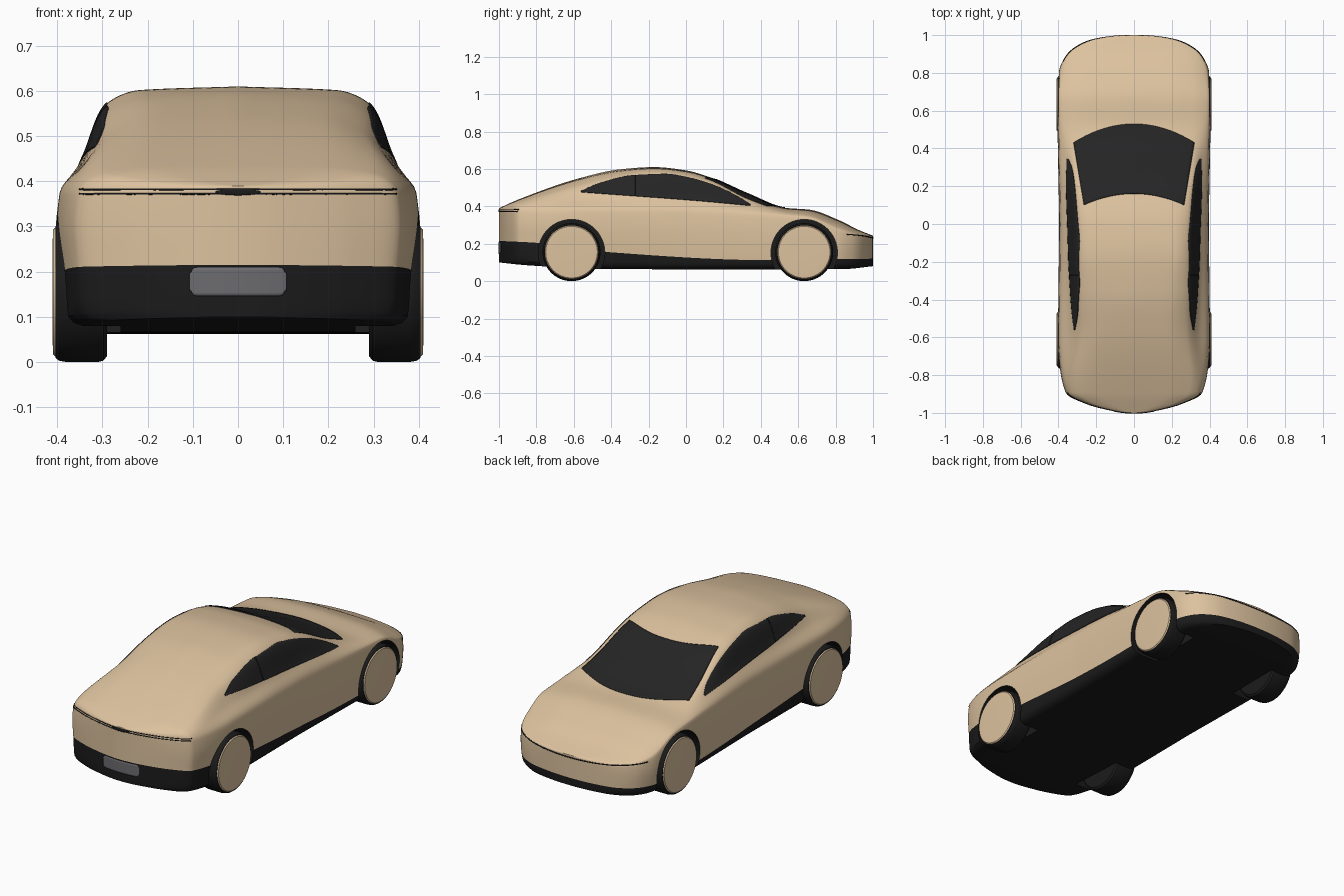
import bpy, bmesh, math
from mathutils import Vector
from mathutils.bvhtree import BVHTree

if "Cube" in bpy.data.objects:
    bpy.data.objects.remove(bpy.data.objects["Cube"])


def material(name, rgb):
    m = bpy.data.materials.new(name)
    m.diffuse_color = (*rgb, 1)
    m.use_nodes = True
    m.node_tree.nodes["Principled BSDF"].inputs["Base Color"].default_value = m.diffuse_color
    return m


TAN = material("tan paint", (0.72, 0.54, 0.345))
BLACK = material("black trim", (0.011, 0.011, 0.011))
GLASS = material("dark glass", (0.018, 0.018, 0.018))
GREY = material("plate grey", (0.15, 0.15, 0.16))


def curve(keys, vals, t):
    """Monotone cubic through the keys, no overshoot."""
    n = len(keys)
    t = min(max(t, keys[0]), keys[-1])
    h = [max(keys[i + 1] - keys[i], 1e-9) for i in range(n - 1)]
    d = [(vals[i + 1] - vals[i]) / h[i] for i in range(n - 1)]

    def slope(i):
        if i == 0 or i == n - 1:
            return d[0] if i == 0 else d[-1]
        a, b = d[i - 1], d[i]
        return 0 if a * b <= 0 else 2 * a * b / (a + b)
    i = 0
    while i < n - 2 and t > keys[i + 1]:
        i += 1
    s = (t - keys[i]) / h[i]
    return ((1 + 2 * s) * (1 - s) ** 2 * vals[i] + s * (1 - s) ** 2 * h[i] * slope(i)
            + s * s * (3 - 2 * s) * vals[i + 1] + s * s * (s - 1) * h[i] * slope(i + 1))


def pairs(p, t):
    return curve([a for a, b in p], [b for a, b in p], t)


def finish(name, bm, mats, angle=35):
    me = bpy.data.meshes.new(name)
    bm.to_mesh(me)
    bm.free()
    ob = bpy.data.objects.new(name, me)
    bpy.context.collection.objects.link(ob)
    for m in mats:
        me.materials.append(m)
    smooth(ob, angle)
    return ob


def smooth(ob, angle):
    bpy.ops.object.select_all(action='DESELECT')
    ob.select_set(True)
    bpy.context.view_layer.objects.active = ob
    bpy.ops.object.shade_smooth_by_angle(angle=math.radians(angle))


# ---- body: cross-sections lofted along y ----
# y, heights of centre / inner roof / rail / belt / shoulder, width fractions of belt / rail / inner roof
SECTIONS = [
    (-1.0, .390, .389, .387, .383, .370, .93, .80, .50),
    (-.90, .435, .432, .420, .400, .370, .93, .80, .50),
    (-.56, .553, .545, .515, .435, .375, .86, .69, .45),
    (-.35, .598, .588, .555, .442, .375, .865, .72, .50),
    (-.17, .610, .602, .572, .447, .372, .87, .73, .55),
    (0.00, .592, .585, .560, .445, .370, .87, .735, .55),
    (0.13, .555, .550, .530, .435, .365, .875, .74, .52),
    (0.33, .468, .458, .437, .402, .355, .89, .78, .50),
    (0.53, .392, .389, .381, .368, .347, .91, .77, .50),
    (0.66, .382, .377, .367, .354, .338, .91, .77, .50),
    (0.82, .325, .320, .308, .292, .272, .91, .77, .50),
    (0.92, .275, .272, .265, .257, .246, .91, .77, .50),
    (1.00, .243, .242, .240, .237, .228, .91, .77, .50)]
COLS = list(zip(*SECTIONS))
# half width against sqrt(distance from the end)
REAR_W = [(0, 0), (.122, .13), (.224, .26), (.324, .36), (.548, .398), (.632, .402), (1, .396)]
NOSE_W = [(0, 0), (.1, .15), (.187, .26), (.339, .365), (.447, .398), (.608, .406), (1, .396)]
SILL = [(-1, .215), (-.8, .205), (-.44, .157), (.45, .112), (.8, .117), (1, .12)]
FLOOR = [(-1, .10), (-.85, .085), (-.44, .065), (.45, .062), (.85, .065), (1, .08)]
STEPS = (5, 2, 3, 6, 5, 5, 8, 6, 6)      # samples per cross-section span
SILL_ROW = sum(STEPS[:3])


def section(y, u):
    w = pairs(REAR_W if y < 0 else NOSE_W, u)
    zt, ze, zd, zc, zs, fc, fd, fe = [curve(COLS[0], c, y) for c in COLS[1:]]
    lo, sill = pairs(FLOOR, y), pairs(SILL, y)
    p = [(0, lo), (.88 * w, lo), (.965 * w, lo + .02), (.985 * w, sill), (w, sill + .55 * (zs - sill)),
         (.982 * w, zs), (fc * w, zc), (fd * w, zd), (fe * w, ze), (0, zt)]
    k = [0]
    for a, b in zip(p, p[1:]):
        k.append(k[-1] + math.dist(a, b))
    ts = [k[i] + (k[i + 1] - k[i]) * j / n for i, n in enumerate(STEPS) for j in range(n)] + [k[-1]]
    half = [(curve(k, [q[0] for q in p], t), curve(k, [q[1] for q in p], t)) for t in ts]
    half[0], half[-1] = (0, lo), (0, zt)
    return [(x, y, z) for x, z in half] + [(-x, y, z) for x, z in half[-2:0:-1]]


N = 80
us = [.015 + .985 * i / N for i in range(N + 1)]
stations = [(-1 + u * u, u) for u in us] + [(1 - u * u, u) for u in us[-2::-1]]
bm = bmesh.new()
rings = [[bm.verts.new(c) for c in section(y, u)] for y, u in stations]
R, half_n = len(rings[0]), sum(STEPS)
for a, b in zip(rings, rings[1:]):
    for j in range(R):
        f = bm.faces.new((a[j], a[(j + 1) % R], b[(j + 1) % R], b[j]))
        f.material_index = 1 if j < SILL_ROW or j >= R - SILL_ROW else 0
for r in (rings[0], rings[-1]):      # narrow end strips, split at the sill
    for j in range(half_n):
        quad = [r[j], r[j + 1], r[(R - j - 1) % R], r[(R - j) % R]]
        f = bm.faces.new(list(dict.fromkeys(quad)))
        f.material_index = 1 if j < SILL_ROW else 0
bmesh.ops.recalc_face_normals(bm, faces=bm.faces)
SURFACE = BVHTree.FromBMesh(bm)
body = finish("car_body", bm, [TAN, BLACK])

# ---- wheel wells cut into the body ----
WHEELS = (-.612, .632)
bm = bmesh.new()
for y in WHEELS:
    for sx in (1, -1):
        made = bmesh.ops.create_cone(bm, cap_ends=True, segments=64, radius1=.178, radius2=.178, depth=.36)
        for v in made["verts"]:
            v.co = Vector((v.co.z + sx * .44, v.co.x + y, v.co.y + .152))
for f in bm.faces:
    f.material_index = 1
bmesh.ops.recalc_face_normals(bm, faces=bm.faces)
cutter = finish("wheel_well_cutter", bm, [TAN, BLACK])
cutter.hide_render = True
mod = body.modifiers.new("wells", 'BOOLEAN')
mod.operation, mod.solver, mod.object = 'DIFFERENCE', 'EXACT', cutter
bpy.context.view_layer.objects.active = body
bpy.ops.object.modifier_apply(modifier=mod.name)
bpy.data.objects.remove(cutter)
smooth(body, 35)


# ---- wheels ----
def lathe(name, profile, mat, y, sx, n=64):
    bm = bmesh.new()
    rows = [[bm.verts.new((sx * x, y + r * math.cos(2 * math.pi * i / n),
                           .155 + r * math.sin(2 * math.pi * i / n))) for x, r in profile] for i in range(n)]
    for i in range(n):
        a, b = rows[i], rows[(i + 1) % n]
        for j in range(len(profile) - 1):
            bm.faces.new((a[j], a[j + 1], b[j + 1], b[j]))
    bmesh.ops.remove_doubles(bm, verts=bm.verts, dist=1e-5)
    bmesh.ops.recalc_face_normals(bm, faces=bm.faces)
    finish(name, bm, [mat])


for y, end in zip(WHEELS, ("rear", "front")):
    for sx, side in ((1, "right"), (-1, "left")):
        lathe(f"{end}_{side}_tyre", [(.29, 0), (.29, .142), (.298, .152), (.31, .155), (.38, .155),
                                     (.396, .152), (.404, .146), (.404, 0)], BLACK, y, sx)
        lathe(f"{end}_{side}_wheel_cover", [(.395, 0), (.395, .143), (.404, .143), (.409, .138),
                                            (.411, .1), (.408, 0)], TAN, y, sx)


# ---- thin plates laid on the body surface ----
def plate(name, mat, point, aim, na, nb, lift=.003):
    aim = Vector(aim)
    bm = bmesh.new()
    grid = []
    for i in range(na + 1):
        row = []
        for j in range(nb + 1):
            hit, normal, _, _ = SURFACE.ray_cast(Vector(point(i / na, j / nb)) - aim * 2, aim)
            row.append(bm.verts.new(hit + normal * lift) if hit else None)
        grid.append(row)
    for i in range(na):
        for j in range(nb):
            q = [grid[i][j], grid[i + 1][j], grid[i + 1][j + 1], grid[i][j + 1]]
            if all(q):
                bm.faces.new(q)
    bm.normal_update()
    if sum(f.normal.dot(aim) for f in bm.faces) > 0:
        bmesh.ops.reverse_faces(bm, faces=bm.faces)
    ob = finish(name, bm, [mat])
    mod = ob.modifiers.new("thickness", 'SOLIDIFY')
    mod.thickness, mod.offset = .005, -1


# windscreen
plate("windscreen", GLASS,
      lambda a, b: ((2 * a - 1) * (.32 - .055 * b),
                    (.53 - .10 * (2 * a - 1) ** 2) * (1 - b) + (.16 - .06 * (2 * a - 1) ** 2) * b, 0),
      (0, 0, -1), 48, 36)

# side windows with their pillar seam
TOP = [(-.56, .482), (-.46, .524), (-.28, .565), (-.11, .572), (0, .556), (.13, .52), (.28, .45), (.345, .41)]
LOW = [(-.56, .475), (-.35, .46), (.075, .428), (.345, .403)]


def window_point(y, b):
    return (0, y, pairs(LOW, y) * (1 - b) + pairs(TOP, y) * b)


for sx, side in ((1, "right"), (-1, "left")):
    plate(f"{side}_side_window", GLASS, lambda a, b: window_point(-.56 + .905 * a, b), (-sx, 0, 0), 64, 20)
    plate(f"{side}_window_seam", BLACK, lambda a, b: window_point(-.276 + .005 * a, b), (-sx, 0, 0), 1, 20, .004)

# rear light lines and centre light
for name, z in (("upper", .382), ("lower", .372)):
    plate(f"rear_light_line_{name}", BLACK,
          lambda a, b: (-.35 + .7 * a, 0, z + .0035 * (b - .5)), (0, 1, 0), 90, 1, .002)
plate("rear_centre_light", BLACK,
      lambda a, b: (-.05 + .1 * a, 0, .376 + .014 * (b - .5) * math.sqrt(max(.05, 1 - (2 * a - 1) ** 2))),
      (0, 1, 0), 16, 3)

# nose light line
plate("nose_light_line", BLACK,
      lambda a, b: (-.375 + .75 * a, 0, .230 + .02 * (2 * a - 1) ** 2 + .005 * (b - .5)), (0, -1, 0), 90, 1, .002)

# number plate with rounded corners
plate("number_plate", GREY,
      lambda a, b: (-.107 + .214 * a, 0, .178 + .064 * (b - .5) * max(.6, 1 - abs(2 * a - 1) ** 30)),
      (0, 1, 0), 60, 8, .004)
